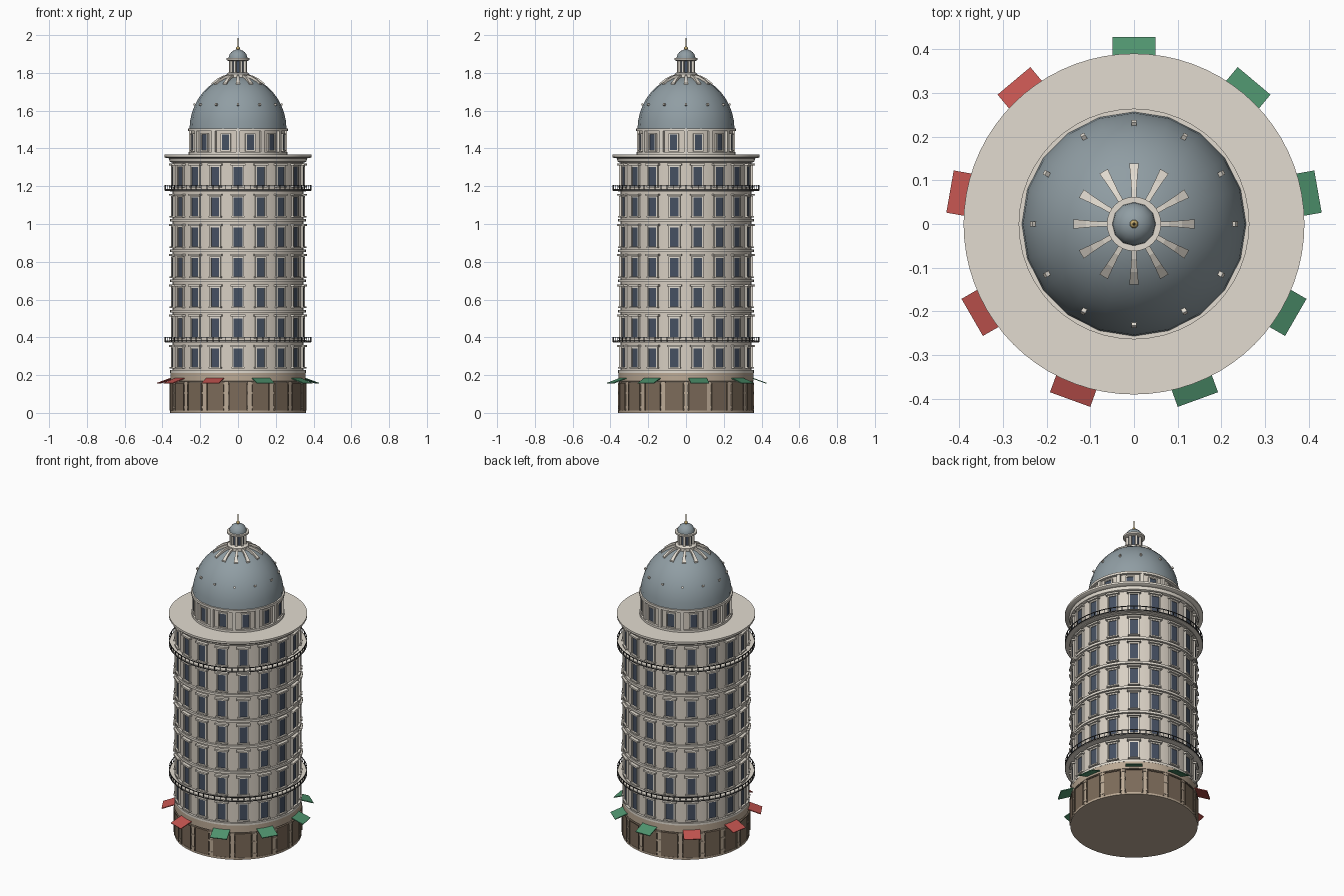
import bpy, bmesh
from math import radians, cos, sin, pi, sqrt
from mathutils import Matrix, Vector

if "Cube" in bpy.data.objects:
    bpy.data.objects.remove(bpy.data.objects["Cube"])

def mat(name, r, g, b):
    m = bpy.data.materials.new(name)
    m.diffuse_color = (r, g, b, 1)
    m.use_nodes = True
    m.node_tree.nodes["Principled BSDF"].inputs["Base Color"].default_value = m.diffuse_color
    return m

STONE = mat("stone", 0.68, 0.62, 0.54)
TRIM = mat("trim", 0.76, 0.71, 0.63)
TAN = mat("tan_stone", 0.50, 0.40, 0.30)
DOOR = mat("door_brown", 0.20, 0.145, 0.10)
GLASS = mat("glass", 0.06, 0.08, 0.12)
SLATE = mat("slate", 0.28, 0.34, 0.37)
IRON = mat("iron", 0.05, 0.05, 0.05)
GOLD = mat("gold", 0.55, 0.40, 0.15)
GREEN = mat("green_cloth", 0.08, 0.30, 0.16)
RED = mat("red_cloth", 0.55, 0.09, 0.08)

def finish(name, bm, m):
    bmesh.ops.remove_doubles(bm, verts=bm.verts, dist=1e-6)
    bmesh.ops.recalc_face_normals(bm, faces=bm.faces)
    me = bpy.data.meshes.new(name)
    bm.to_mesh(me)
    bm.free()
    me.materials.append(m)
    ob = bpy.data.objects.new(name, me)
    bpy.context.collection.objects.link(ob)
    return ob

def lathe(name, profile, m, n=72, closed=False, turn=0.0):
    """Spin a (radius, z) profile about z; sharp edges stay sharp."""
    bm = bmesh.new()
    pts = list(profile)
    if not closed:
        pts = [(0, pts[0][1])] + pts + [(0, pts[-1][1])]
    cols = []
    for i in range(n):
        a = radians(turn) + 2 * pi * i / n
        cols.append([bm.verts.new((r * cos(a), r * sin(a), z)) for r, z in pts])
    k = len(pts)
    for i in range(n):
        a, b = cols[i], cols[(i + 1) % n]
        for j in range(k if closed else k - 1):
            q = (j + 1) % k
            bm.faces.new((a[j], b[j], b[q], a[q]))
    bmesh.ops.remove_doubles(bm, verts=bm.verts, dist=1e-6)
    bmesh.ops.dissolve_degenerate(bm, edges=bm.edges, dist=1e-6)
    bmesh.ops.recalc_face_normals(bm, faces=bm.faces)
    for f in bm.faces:
        f.smooth = True
    for e in bm.edges:
        e.smooth = len(e.link_faces) == 2 and e.calc_face_angle() < radians(38)
    return finish(name, bm, m)

def ring(name, r0, r1, z0, z1, m, n=72):
    return lathe(name, [(r0, z0), (r1, z0), (r1, z1), (r0, z1)], m, n, True)

def boxes(name, angles, parts, m, tilt=0.0):
    """Radial boxes; each part is (radius, side offset, z, depth, width, height)."""
    bm = bmesh.new()
    for a in angles:
        for r, s, z, d, w, h in parts:
            M = (Matrix.Rotation(radians(a), 4, 'Z') @ Matrix.Translation((r, s, z))
                 @ Matrix.Rotation(radians(tilt), 4, 'Y') @ Matrix.Diagonal((d, w, h, 1)))
            bmesh.ops.create_cube(bm, size=1, matrix=M)
    return finish(name, bm, m)

def around(n, start=-90.0):
    return [start + 360 * i / n for i in range(n)]

BAYS = around(18)
PIERS = around(18, -80)
FLOORS = [0.22 + 0.16 * i for i in range(7)]

# Ground floor
lathe("ground_floor", [(0.348, 0), (0.348, 0.165), (0.358, 0.168), (0.358, 0.212)], TAN)
ring("plinth", 0.34, 0.359, 0, 0.012, TAN)
boxes("shop_doors", BAYS, [(0.346, 0, 0.084, 0.02, 0.088, 0.144)], DOOR)
boxes("door_frames", BAYS, [(0.35, s, 0.084, 0.022, 0.005, 0.144) for s in (-0.046, 0.046)]
      + [(0.35, 0, 0.159, 0.022, 0.097, 0.006)], DOOR)
boxes("ground_piers", PIERS, [(0.35, 0, 0.085, 0.018, 0.022, 0.16)]
      + [(0.354, 0, z, 0.016, 0.026, 0.012) for z in (0.03, 0.105, 0.155)], TAN)

# Awnings on every other bay
boxes("green_awnings", [90, 50, 10, -30, -70], [(0.39, 0, 0.17, 0.078, 0.098, 0.005)], GREEN, 20)
boxes("red_awnings", [130, 170, 210, 250], [(0.39, 0, 0.17, 0.078, 0.098, 0.005)], RED, 20)

# Tower wall and floor bands
lathe("tower_wall", [(0.346, 0.21), (0.346, 1.35)], STONE)
for i, z in enumerate(FLOORS):
    ring(f"floor_band_{i + 1}", 0.34, 0.359, z - 0.008, z + 0.006, TRIM)

# Windows with jambs, sill and hood
glass, frame, hood = [], [], []
for f in FLOORS:
    z = f + 0.072
    glass.append((0.343, 0, z, 0.014, 0.046, 0.1))
    frame += [(0.345, s, z, 0.02, 0.008, 0.104) for s in (-0.027, 0.027)]
    frame += [(0.345, 0, z + 0.053, 0.02, 0.062, 0.008)]
    hood += [(0.35, 0, z - 0.054, 0.022, 0.068, 0.008), (0.351, 0, z + 0.063, 0.028, 0.078, 0.01)]
boxes("window_glass", BAYS, glass, GLASS)
boxes("window_frames", BAYS, frame, TRIM)
boxes("window_hoods_and_sills", BAYS, hood, TRIM)

# Two balconies with iron railings
for name, z in (("lower", 0.376), ("upper", 1.18)):
    ring(name + "_balcony", 0.34, 0.386, z - 0.004, z + 0.006, TRIM)
    ring(name + "_top_rail", 0.386, 0.39, z + 0.023, z + 0.027, IRON)
    ring(name + "_bottom_rail", 0.386, 0.39, z - 0.002, z + 0.002, IRON)
    boxes(name + "_balusters", around(72), [(0.388, 0, z + 0.012, 0.003, 0.003, 0.024)], IRON)

# Main cornice and roof
lathe("main_cornice", [(0.35, 1.325), (0.362, 1.33), (0.366, 1.348), (0.384, 1.35),
                       (0.39, 1.355), (0.39, 1.367)], TRIM)

# Drum under the dome
lathe("drum", [(0.247, 1.36), (0.247, 1.5)], STONE, 48)
ring("drum_base", 0.24, 0.262, 1.365, 1.38, TRIM, 48)
ring("drum_cornice", 0.24, 0.264, 1.492, 1.506, TRIM, 48)
DW = around(12, -75)
boxes("drum_glass", DW, [(0.243, 0, 1.432, 0.014, 0.04, 0.082)], GLASS)
boxes("drum_frames", DW, [(0.245, s, 1.432, 0.018, 0.007, 0.088) for s in (-0.0235, 0.0235)]
      + [(0.246, 0, 1.432 + s, 0.02, 0.054, 0.007) for s in (-0.0445, 0.0445)], TRIM)
boxes("drum_pilasters", around(12), [(0.25, 0, 1.435, 0.02, 0.022, 0.12)], TRIM)

# Dome
A, H, Z0 = 0.257, 0.285, 1.5
lathe("dome", [(A * cos(radians(t)), Z0 + H * sin(radians(t))) for t in range(0, 90, 9)]
      + [(0.01, Z0 + H)], SLATE, 20, turn=90)

# Ribs near the crown, flaring outwards, and studs lower down
bm = bmesh.new()
for a in around(12):
    R = Matrix.Rotation(radians(a), 3, 'Z')
    prev = None
    for r, w, up in ((0.055, 0.006, 0.012), (0.08, 0.006, 0.014), (0.11, 0.008, 0.012), (0.139, 0.011, 0.006)):
        z = Z0 + H * sqrt(1 - (r / A) ** 2)
        sec = [bm.verts.new(R @ Vector((r, s, z + d)))
               for s, d in ((-w, -0.015), (w, -0.015), (w, up), (-w, up))]
        if prev:
            for j in range(4):
                bm.faces.new((prev[j], prev[(j + 1) % 4], sec[(j + 1) % 4], sec[j]))
        else:
            bm.faces.new(sec)
        prev = sec
    bm.faces.new(prev)
finish("dome_ribs", bm, TRIM)
boxes("dome_studs", around(12), [(0.226, 0, 1.63, 0.022, 0.011, 0.011)], TRIM, -30)

# Lantern
lathe("lantern_base", [(0.06, 1.77), (0.06, 1.795), (0.05, 1.802)], TRIM, 32)
lathe("lantern_core", [(0.036, 1.79), (0.036, 1.87)], GLASS, 24)
boxes("lantern_columns", around(8, -67.5), [(0.042, 0, 1.833, 0.013, 0.013, 0.075)], TRIM)
lathe("lantern_cornice", [(0.05, 1.863), (0.062, 1.868), (0.062, 1.878)], TRIM, 32)
lathe("lantern_dome", [(0.05 * cos(radians(t)), 1.876 + 0.048 * sin(radians(t)))
                       for t in range(0, 90, 15)] + [(0.003, 1.924)], SLATE, 12)

# Finial
lathe("finial_ball", [(0.01 * sin(radians(t)), 1.93 - 0.01 * cos(radians(t)))
                      for t in range(15, 180, 30)], GOLD, 12)
lathe("spire", [(0.004, 1.93), (0.0005, 2.0)], GOLD, 8)
